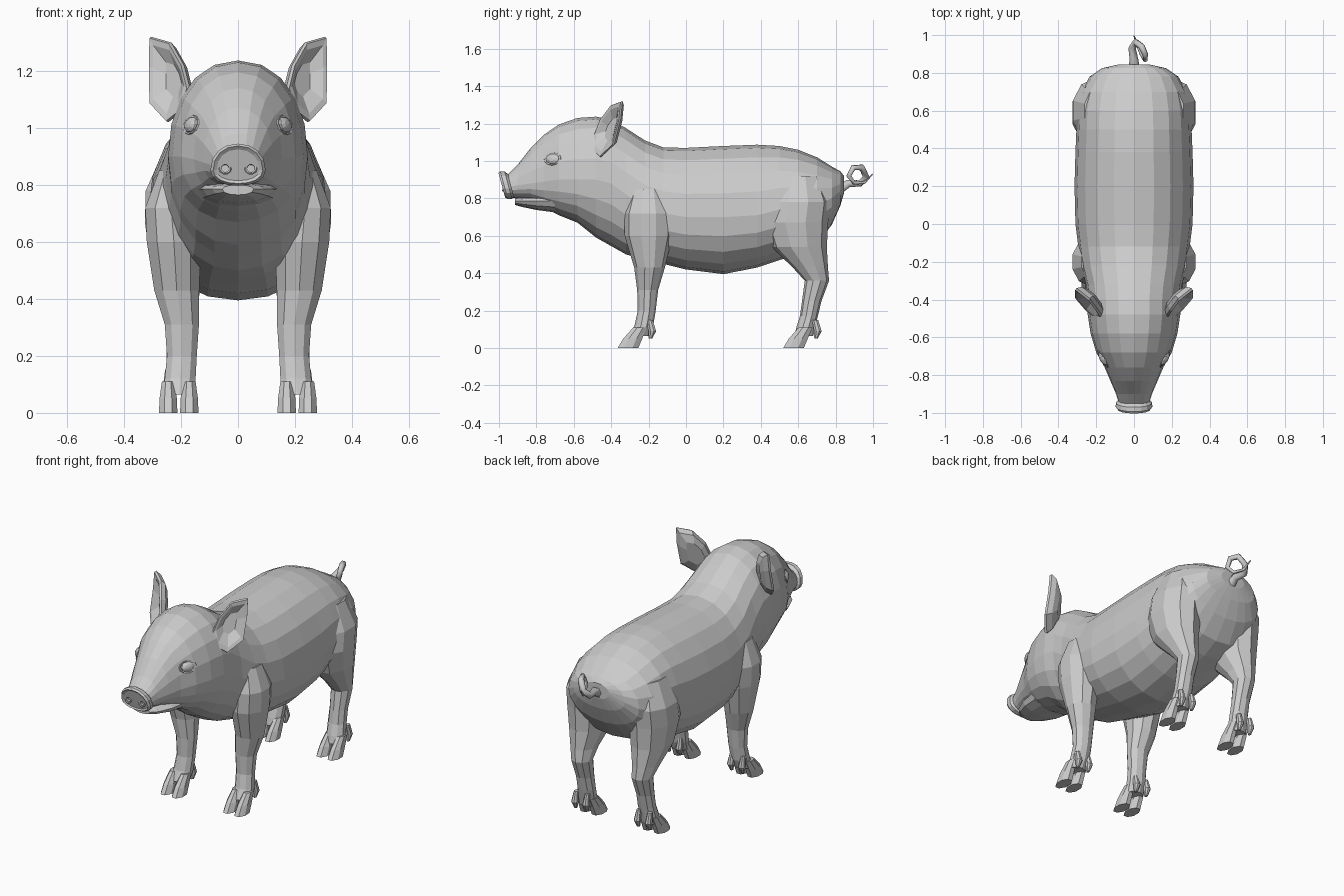
import bpy, bmesh
from math import sin, cos, pi, radians, atan2
from mathutils import Vector

if "Cube" in bpy.data.objects:
    bpy.data.objects.remove(bpy.data.objects["Cube"])


def loft(name, rings):
    """Closed solid skinned through equal-length point rings."""
    bm = bmesh.new()
    vs = [[bm.verts.new(p) for p in r] for r in rings]
    n = len(vs[0])
    for a, b in zip(vs, vs[1:]):
        for i in range(n):
            j = (i + 1) % n
            bm.faces.new((a[i], a[j], b[j], b[i]))
    bm.faces.new(vs[0])
    bm.faces.new(vs[-1])
    bmesh.ops.recalc_face_normals(bm, faces=bm.faces)
    me = bpy.data.meshes.new(name)
    bm.to_mesh(me)
    bm.free()
    ob = bpy.data.objects.new(name, me)
    bpy.context.collection.objects.link(ob)
    return ob


def power(v, e):
    return abs(v) ** e * (1 if v >= 0 else -1)


def yring(y, top, bot, w, mid, n=20, shear=0, e=0.93):
    """Upright cross-section, widest at height mid."""
    pts = []
    for i in range(n):
        t = 2 * pi * i / n
        s = power(sin(t), e)
        dz = s * (top - mid if s > 0 else mid - bot)
        pts.append((w * power(cos(t), e), y + shear * dz, mid + dz))
    return pts


def zring(x, y, z, rx, ry, n=10):
    """Level cross-section of a limb."""
    return [(x + rx * cos(2 * pi * (i + .5) / n), y + ry * sin(2 * pi * (i + .5) / n), z)
            for i in range(n)]


def combine(ob, other, op='UNION'):
    m = ob.modifiers.new('join', 'BOOLEAN')
    m.operation, m.object, m.solver = op, other, 'EXACT'
    bpy.context.view_layer.objects.active = ob
    bpy.ops.object.modifier_apply(modifier=m.name)
    bpy.data.objects.remove(other)


# Head, neck and trunk in one skin: y, top, bottom, half width, widest height
trunk = [(-.95, .93, .805, .08, .86), (-.90, .98, .80, .095, .87), (-.83, 1.07, .79, .125, .88),
         (-.76, 1.14, .75, .155, .89), (-.68, 1.195, .71, .20, .90), (-.58, 1.23, .67, .23, .90),
         (-.48, 1.237, .59, .245, .90), (-.40, 1.22, .545, .245, .88), (-.32, 1.175, .50, .255, .82),
         (-.22, 1.11, .475, .28, .75), (-.12, 1.072, .45, .295, .72), (0, 1.07, .42, .31, .70),
         (.2, 1.08, .395, .315, .70), (.38, 1.087, .43, .31, .71), (.5, 1.08, .47, .305, .74),
         (.6, 1.06, .50, .30, .76), (.7, 1.02, .55, .28, .77), (.78, .97, .66, .235, .80),
         (.825, .945, .76, .17, .84), (.845, .92, .83, .08, .875)]
body = loft('body', [yring(*s) for s in trunk])

# Lower jaw
jaw = [(-.915, .80, .765, .055, .785), (-.88, .805, .755, .09, .785),
       (-.80, .81, .738, .125, .785), (-.70, .82, .725, .14, .785)]
combine(body, loft('jaw', [yring(*s, n=12) for s in jaw]))

# Legs: x, y, z, half width, half depth
front_leg = [(.22, -.20, .85, .06, .09), (.235, -.20, .72, .095, .128), (.225, -.20, .60, .10, .128),
             (.215, -.195, .43, .083, .082), (.197, -.205, .31, .063, .056),
             (.197, -.21, .20, .055, .048), (.203, -.225, .12, .057, .05), (.207, -.25, .065, .055, .052)]
hind_leg = [(.19, .60, .92, .075, .12), (.205, .60, .78, .125, .172), (.205, .585, .67, .128, .175),
            (.205, .605, .54, .11, .148), (.205, .665, .43, .075, .094), (.20, .70, .36, .06, .065),
            (.20, .672, .25, .052, .052), (.20, .657, .17, .054, .048), (.205, .64, .11, .056, .05),
            (.207, .63, .065, .053, .05)]
# Cloven toe and dewclaw, placed relative to the foot
toe = [(0, -.245, .11, .024, .04), (0, -.285, .05, .033, .055), (0, -.31, 0, .035, .06)]
dewclaw = [(0, -.195, .15, .012, .018), (0, -.18, .09, .02, .022), (0, -.19, .05, .009, .01)]

for side in (1, -1):
    for leg, shift in ((front_leg, 0), (hind_leg, .885)):
        combine(body, loft('leg', [zring(side * x, *r) for x, *r in leg]))
        for dx in (-.037, .037):
            for part in (toe, dewclaw):
                combine(body, loft('toe', [zring(side * (.208 + dx), y + shift, *r, n=8)
                                           for _, y, *r in part]))

# Cupped ears
outline = [Vector(p) for p in ((.31, -.345, 1.32), (.24, -.40, 1.30), (.195, -.46, 1.22),
                               (.175, -.49, 1.14), (.20, -.50, 1.06), (.25, -.46, 1.02),
                               (.31, -.39, 1.085), (.312, -.355, 1.22))]
centre = sum(outline, Vector()) / len(outline)
back = Vector((-.7, .7, 0))
for side in (1, -1):
    rings = []
    for k, d in ((.5, .055), (.85, .035), (1, .008), (.97, -.004), (.8, 0), (.4, .03)):
        ring = [centre + (p - centre) * k + back * d for p in outline]
        rings.append([(side * p.x, p.y, p.z) for p in ring])
    combine(body, loft('ear', rings))

# Snout disc with drilled nostrils
disc = [(-.93, .925, .81, .08, .86), (-.945, .945, .797, .096, .852), (-.968, .945, .797, .097, .852),
        (-.98, .937, .805, .087, .852), (-.973, .925, .815, .075, .852)]
snout = loft('snout', [yring(*s, n=16, shear=-.27) for s in disc])
for side in (1, -1):
    hole = loft('nostril_cutter', [[(side * .045 + .015 * cos(i * pi / 4), y, .858 + .015 * sin(i * pi / 4))
                                    for i in range(8)] for y in (-1.05, -.955)])
    combine(snout, hole, 'DIFFERENCE')
    bpy.ops.mesh.primitive_torus_add(major_segments=10, minor_segments=5, major_radius=.018,
                                     minor_radius=.005, location=(side * .045, -.974, .858),
                                     rotation=(radians(75), 0, 0))
    bpy.context.object.name = 'nostril_rim'

# Eyes with almond lids
for side in (1, -1):
    place = (side * .16, -.71, 1.01)
    turn = (0, radians(75), atan2(-.55, side))
    bpy.ops.mesh.primitive_uv_sphere_add(segments=10, ring_count=6, radius=1,
                                         location=place, rotation=turn)
    bpy.context.object.scale = (.03, .046, .022)
    bpy.context.object.name = 'eye'
    bpy.ops.mesh.primitive_torus_add(major_segments=12, minor_segments=5, major_radius=.048,
                                     minor_radius=.009, location=place, rotation=turn)
    bpy.context.object.scale = (.68, 1, 1)
    bpy.context.object.name = 'eyelid'

# Curly tail
path = [(0, .82, .85, 1.5), (0, .87, .88, 1.1), (-.01, .93, .88, .95), (.01, .963, .915, .9),
        (.04, .94, .965, .85), (.06, .895, .965, .75), (.06, .87, .92, .65),
        (.04, .90, .882, .5), (.015, .955, .885, .35), (0, .997, .93, .15)]
cu = bpy.data.curves.new('tail', 'CURVE')
cu.dimensions = '3D'
cu.bevel_depth, cu.bevel_resolution, cu.use_fill_caps = .021, 1, True
sp = cu.splines.new('POLY')
sp.points.add(len(path) - 1)
for pt, (x, y, z, r) in zip(sp.points, path):
    pt.co, pt.radius = (x, y, z, 1), r
bpy.context.collection.objects.link(bpy.data.objects.new('tail', cu))
